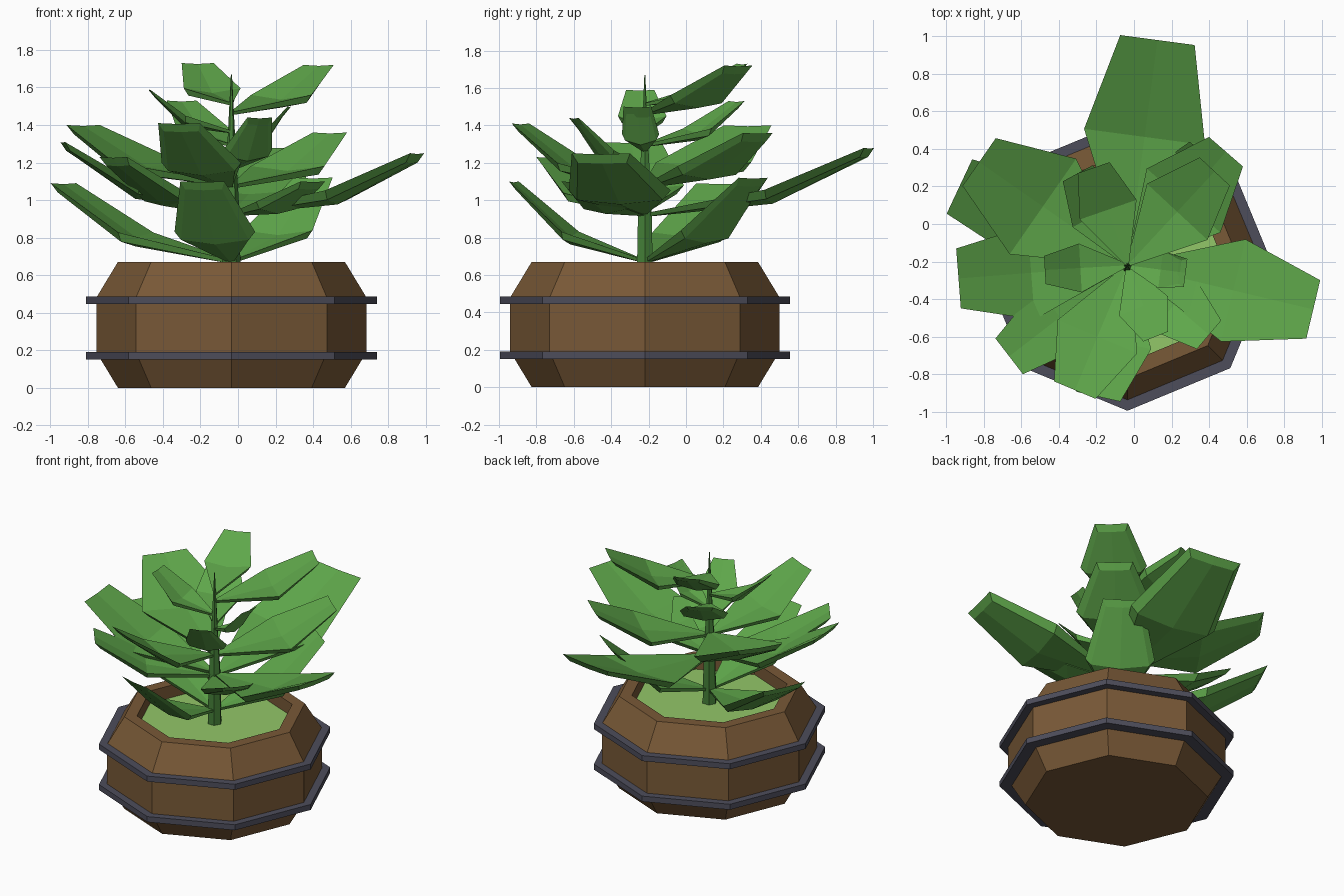
import bpy, bmesh, math
from mathutils import Vector

if "Cube" in bpy.data.objects:
    bpy.data.objects.remove(bpy.data.objects["Cube"])

CX, CY = -0.035, -0.22   # plant and pot axis


def material(name, rgb):
    m = bpy.data.materials.new(name)
    m.diffuse_color = (*rgb, 1)
    m.use_nodes = True
    m.node_tree.nodes["Principled BSDF"].inputs["Base Color"].default_value = m.diffuse_color
    return m


BROWN = material("wood_brown", (0.19, 0.10, 0.038))
GREY = material("band_grey", (0.075, 0.075, 0.105))
SOIL = material("moss_green", (0.29, 0.57, 0.14))
STEM = material("stem_green", (0.06, 0.22, 0.04))
LEAF = material("leaf_green", (0.115, 0.39, 0.07))


def finish(bm, name, mat):
    bmesh.ops.recalc_face_normals(bm, faces=bm.faces[:])
    me = bpy.data.meshes.new(name)
    bm.to_mesh(me)
    bm.free()
    me.materials.append(mat)
    ob = bpy.data.objects.new(name, me)
    bpy.context.collection.objects.link(ob)
    return ob


def lathe(name, profile, mat, sides=8, ring=False):
    """Revolve (radius, z) points; ends are capped unless ring joins them."""
    bm = bmesh.new()
    rows = []
    for r, z in profile:
        rows.append([bm.verts.new((CX + r * math.cos(math.tau * i / sides),
                                   CY + r * math.sin(math.tau * i / sides), z))
                     for i in range(sides)])
    pairs = list(zip(rows, rows[1:]))
    if ring:
        pairs.append((rows[-1], rows[0]))
    else:
        bm.faces.new(rows[0])
        bm.faces.new(rows[-1])
    for a, b in pairs:
        for i in range(sides):
            j = (i + 1) % sides
            bm.faces.new((a[i], a[j], b[j], b[i]))
    return finish(bm, name, mat)


# Pot, soil and the two bands
lathe("pot", [(0.605, 0), (0.72, 0.19), (0.72, 0.48), (0.605, 0.67),
              (0.52, 0.67), (0.52, 0.5)], BROWN)
lathe("soil", [(0.52, 0.52), (0.52, 0.58)], SOIL)
for label, z in (("lower", 0.15), ("upper", 0.445)):
    lathe(label + "_band", [(0.775, z), (0.775, z + 0.04),
                            (0.69, z + 0.04), (0.69, z)], GREY, ring=True)

# Stem
lathe("stem", [(0.05, 0.56), (0.042, 0.95), (0.024, 1.25), (0.003, 1.67)],
      STEM, sides=6)


def leaf(name, tip, base_z, mid_w, tip_w):
    """Bent plate from the stem to tip, with a bevelled, inset underside."""
    tx, ty, tz = tip
    d = Vector((tx - CX, ty - CY, 0))
    length = d.length
    d.normalize()
    side = Vector((-d.y, d.x, 0))
    rise = tz - base_z
    thick = 0.025 + 0.025 * min(length, 1)
    # stations: distance, height, half width, centre dip
    stations = [(0.0, base_z, 0.008, 0.0),
                (0.57 * length, base_z + 0.36 * rise, mid_w, 0.025),
                (length, tz, tip_w, 0.005)]
    bm = bmesh.new()
    top, under = [], []
    for k, (s, z, w, dip) in enumerate(stations):
        for rows, inset, drop in ((top, 0, 0), (under, 1, thick)):
            s2 = s - inset * (0.03 if k == 2 else 0)
            w2 = w * (0.84 if inset else 1)
            fall = drop * (0.4 if k == 0 else 1)
            rows.append([bm.verts.new(Vector((CX, CY, 0)) + d * s2
                                      + side * (w2 * u)
                                      + Vector((0, 0, z - fall - dip * (u == 0))))
                         for u in (-1, 0, 1)])
    for rows in (top, under):
        for a, b in zip(rows, rows[1:]):
            for i in (0, 1):
                bm.faces.new((a[i], a[i + 1], b[i + 1], b[i]))
    for k in (0, 1):
        for i in (0, 2):
            bm.faces.new((top[k][i], top[k + 1][i], under[k + 1][i], under[k][i]))
    for k in (0, 2):
        for i in (0, 1):
            bm.faces.new((top[k][i], top[k][i + 1], under[k][i + 1], under[k][i]))
    return finish(bm, name, LEAF)


# Leaves: tip point, base height, half widths at middle and tip
LEAVES = [
    ((-0.19, -0.92, 1.10), 0.68, 0.22, 0.12),
    ((-0.93, 0.20, 1.09), 0.68, 0.22, 0.16),
    ((0.40, 0.36, 1.12), 0.68, 0.23, 0.13),
    ((0.125, 0.98, 1.28), 0.93, 0.325, 0.20),
    ((0.955, -0.455, 1.25), 0.94, 0.28, 0.16),
    ((-0.665, -0.705, 1.23), 0.93, 0.20, 0.12),
    ((-0.935, -0.29, 1.31), 0.95, 0.25, 0.16),
    ((0.40, -0.59, 1.10), 0.93, 0.18, 0.10),
    ((-0.825, 0.33, 1.40), 1.09, 0.31, 0.155),
    ((0.49, 0.385, 1.36), 1.08, 0.26, 0.12),
    ((-0.315, -0.885, 1.41), 1.08, 0.23, 0.12),
    ((0.115, -0.60, 1.44), 1.17, 0.14, 0.07),
    ((0.275, -0.26, 1.50), 1.27, 0.10, 0.075),
    ((-0.30, 0.27, 1.53), 1.30, 0.16, 0.09),
    ((-0.475, -0.245, 1.59), 1.37, 0.13, 0.075),
    ((0.43, 0.28, 1.72), 1.47, 0.22, 0.11),
    ((-0.215, 0.30, 1.73), 1.52, 0.16, 0.09),
]
for n, args in enumerate(LEAVES, 1):
    leaf("leaf_%02d" % n, *args)
